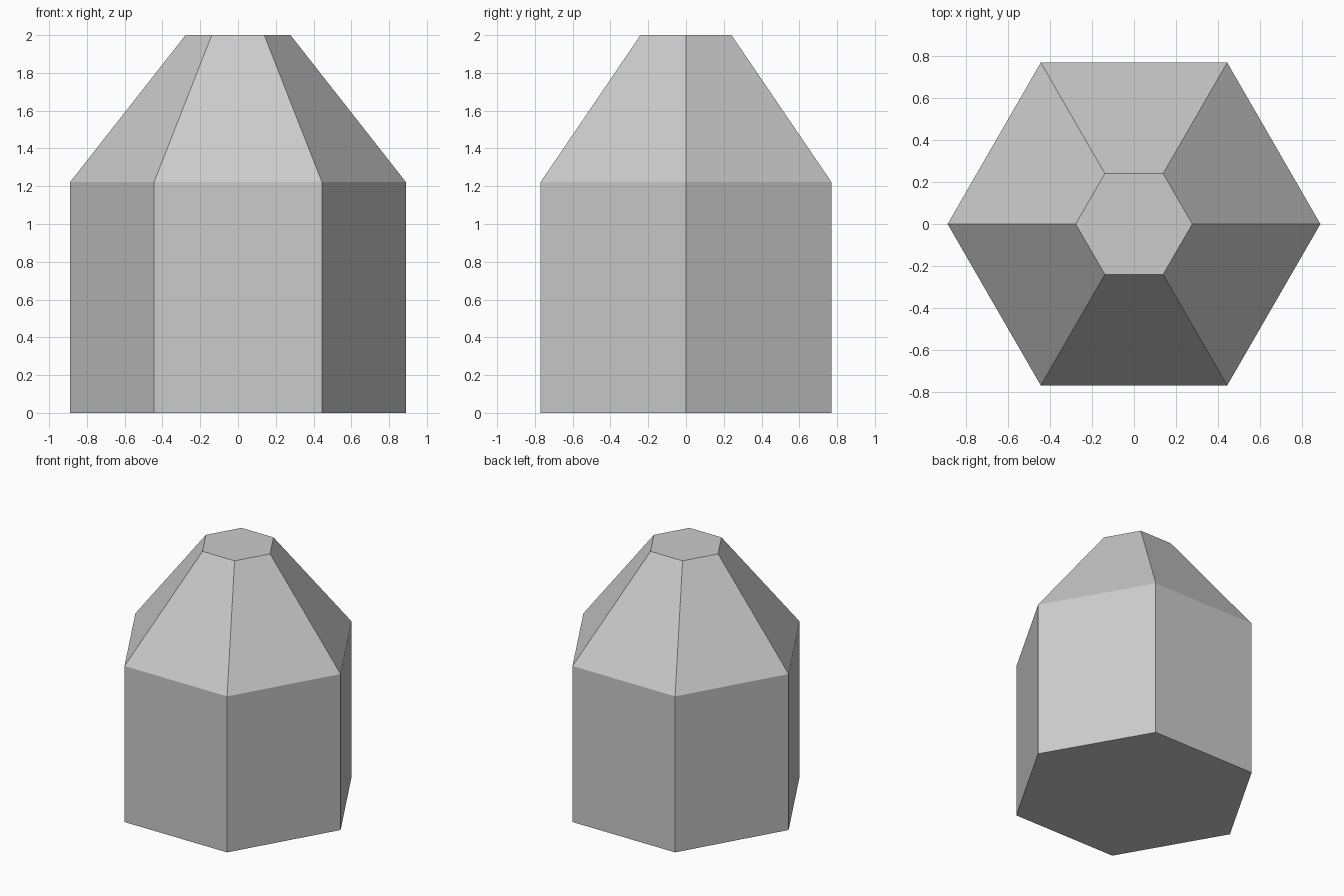
import bpy, bmesh
from math import cos, sin, pi

if "Cube" in bpy.data.objects:
    bpy.data.objects.remove(bpy.data.objects["Cube"])

SIDES = 6
# Profile: (radius, height) of each hexagonal ring
PROFILE = [(0.889, 0.0), (0.889, 1.222), (0.278, 2.0)]

bm = bmesh.new()
rings = [[bm.verts.new((r * cos(2 * pi * i / SIDES), r * sin(2 * pi * i / SIDES), z))
          for i in range(SIDES)] for r, z in PROFILE]

# Straight walls and tapered shoulder
for low, high in zip(rings, rings[1:]):
    for i in range(SIDES):
        j = (i + 1) % SIDES
        bm.faces.new((low[i], low[j], high[j], high[i]))

# Flat base and top
bm.faces.new(rings[0][::-1])
bm.faces.new(rings[-1])

mesh = bpy.data.meshes.new("hexagonal_body")
bm.to_mesh(mesh)
bm.free()
body = bpy.data.objects.new("hexagonal_body", mesh)
bpy.context.collection.objects.link(body)
